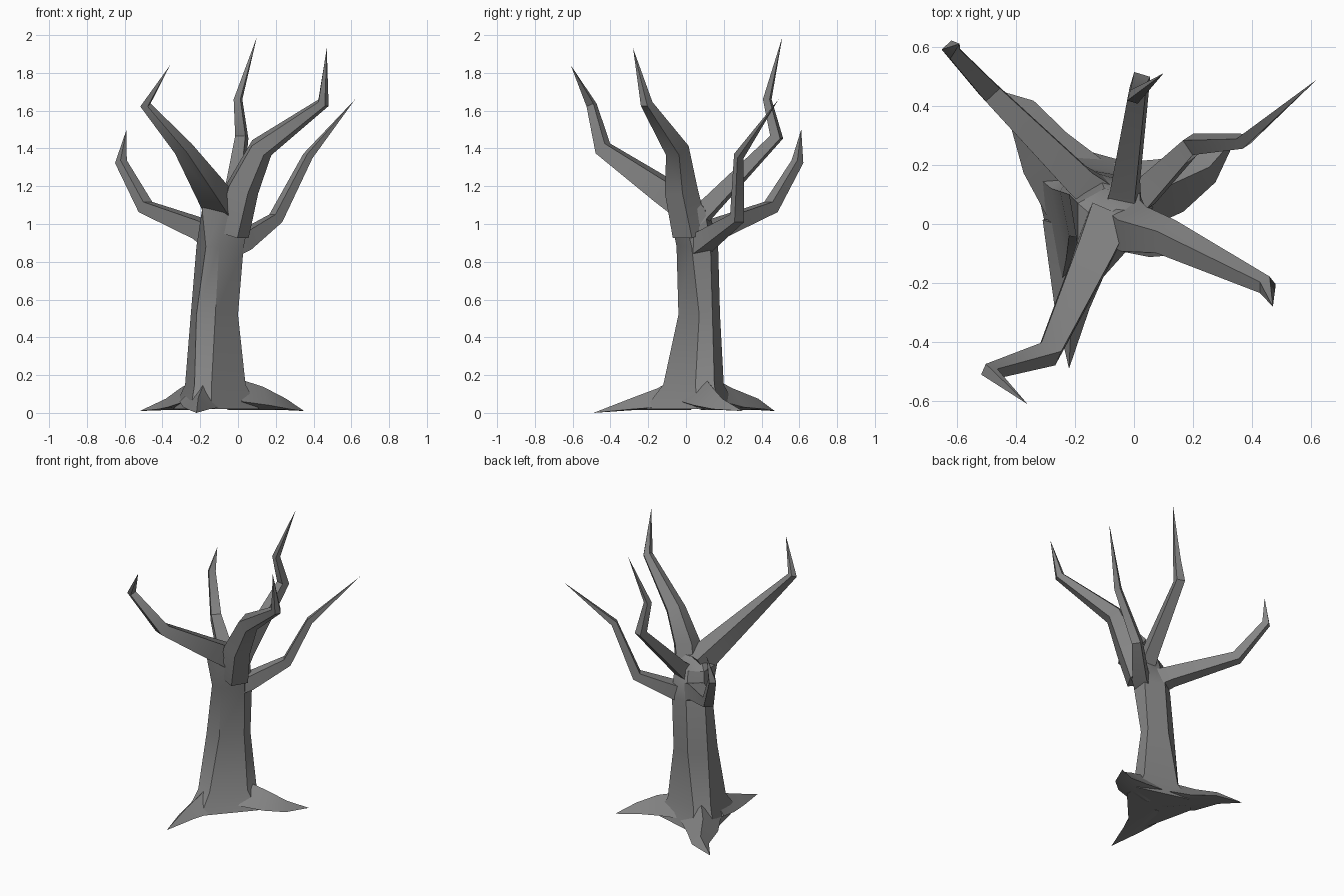
import bpy
import bmesh
import math
from mathutils import Vector

cube = bpy.data.objects.get("Cube")
if cube:
    bpy.data.objects.remove(cube, do_unlink=True)

bark = bpy.data.materials.new("grey_bark")
bark.use_nodes = True
GREY = (0.23, 0.23, 0.23, 1)
bark.diffuse_color = GREY
bsdf = bark.node_tree.nodes["Principled BSDF"]
bsdf.inputs["Base Color"].default_value = GREY
bsdf.inputs["Roughness"].default_value = 0.9


def loft(name, rings):
    """Skin a list of equal rings; a ring of one point closes as a tip."""
    bm = bmesh.new()
    loops = [[bm.verts.new(p) for p in ring] for ring in rings]
    for a, b in zip(loops, loops[1:]):
        n = len(a)
        for i in range(n):
            j = (i + 1) % n
            if len(b) == 1:
                bm.faces.new((a[i], a[j], b[0]))
            else:
                bm.faces.new((a[i], a[j], b[j], b[i]))
    for end in (loops[0], loops[-1]):
        if len(end) > 2:
            bm.faces.new(end)
    bmesh.ops.recalc_face_normals(bm, faces=bm.faces)
    mesh = bpy.data.meshes.new(name)
    bm.to_mesh(mesh)
    bm.free()
    mesh.materials.append(bark)
    obj = bpy.data.objects.new(name, mesh)
    bpy.context.collection.objects.link(obj)
    bpy.ops.object.select_all(action="DESELECT")
    obj.select_set(True)
    bpy.context.view_layer.objects.active = obj
    bpy.ops.object.shade_smooth_by_angle(angle=math.radians(35))
    return obj


def limb(name, path, radii, sides=4, floor=None, turn=0.5):
    """Tapered limb along a bent path, ending in a point."""
    pts = [Vector(p) for p in path]
    run = pts[-1] - pts[0]
    side = Vector((run.y, -run.x, 0)).normalized()
    rings = []
    for i, r in enumerate(radii):
        tangent = (pts[i + 1] - pts[i]).normalized()
        if i:
            tangent = (tangent + (pts[i] - pts[i - 1]).normalized()).normalized()
        up = side.cross(tangent).normalized()
        ring = []
        for k in range(sides):
            a = math.tau * (k + turn) / sides
            p = pts[i] + r * (math.cos(a) * side + math.sin(a) * up)
            if floor is not None:
                p.z = max(p.z, floor)
            ring.append(p)
        rings.append(ring)
    rings.append([pts[-1]])
    return loft(name, rings)


# Trunk: three blunt corners at the foot, rounding out towards the crown
def section(z, *xy):
    return [(x, y, z) for x, y in xy]


loft("trunk", [
    section(0.02, (-0.25, -0.22), (-0.14, -0.22), (0.11, 0.06), (0.12, 0.17), (-0.24, 0.27), (-0.34, 0.17)),
    section(0.15, (-0.23, -0.12), (-0.14, -0.12), (0.04, 0.05), (0.04, 0.15), (-0.20, 0.20), (-0.28, 0.12)),
    section(0.52, (-0.22, -0.04), (-0.12, -0.04), (0.00, 0.07), (0.00, 0.14), (-0.14, 0.18), (-0.25, 0.11)),
    section(0.88, (-0.17, -0.05), (-0.10, -0.05), (0.03, 0.03), (0.02, 0.13), (-0.12, 0.17), (-0.22, 0.10)),
    section(1.08, (-0.19, -0.08), (-0.07, -0.09), (0.07, -0.02), (0.02, 0.10), (-0.10, 0.12), (-0.19, 0.07)),
    section(1.15, (-0.14, -0.08), (-0.06, -0.08), (0.05, -0.03), (0.02, 0.04), (-0.06, 0.05), (-0.12, 0.01)),
])

# Branches
limb("main_branch",
     [(-0.04, 0.02, 0.95), (0.02, -0.03, 1.19), (0.12, -0.05, 1.40), (0.45, -0.21, 1.64), (0.47, -0.28, 1.93)],
     [0.10, 0.092, 0.068, 0.034], sides=5, turn=0.25)
limb("front_right_branch",
     [(-0.09, 0.01, 1.09), (-0.14, -0.11, 1.17), (-0.29, -0.44, 1.40), (-0.49, -0.50, 1.63), (-0.36, -0.61, 1.84)],
     [0.10, 0.088, 0.052, 0.03])
limb("back_right_branch",
     [(-0.10, 0.08, 0.92), (-0.19, 0.15, 0.97), (-0.49, 0.45, 1.09), (-0.62, 0.59, 1.33), (-0.59, 0.61, 1.50)],
     [0.09, 0.072, 0.046, 0.032])
limb("back_branch",
     [(-0.04, 0.05, 1.03), (-0.03, 0.13, 1.10), (0.02, 0.48, 1.46), (0.00, 0.43, 1.66), (0.10, 0.51, 1.99)],
     [0.08, 0.062, 0.04, 0.026])
limb("back_left_branch",
     [(-0.05, 0.05, 0.88), (0.03, 0.10, 0.91), (0.20, 0.27, 1.03), (0.37, 0.28, 1.36), (0.62, 0.49, 1.66)],
     [0.08, 0.068, 0.042, 0.028])

# Roots, pressed flat against the ground
limb("front_root",
     [(-0.17, 0.00, 0.06), (-0.19, -0.14, 0.03), (-0.21, -0.28, 0.02), (-0.22, -0.49, 0.00)],
     [0.14, 0.10, 0.06], sides=4, floor=0.015, turn=0)
limb("left_root",
     [(-0.04, 0.09, 0.06), (0.12, 0.13, 0.04), (0.25, 0.19, 0.02), (0.35, 0.30, 0.01)],
     [0.13, 0.10, 0.055], sides=4, floor=0.015, turn=0)
limb("back_right_root",
     [(-0.18, 0.10, 0.06), (-0.30, 0.24, 0.03), (-0.38, 0.38, 0.02), (-0.52, 0.47, 0.01)],
     [0.14, 0.10, 0.055], sides=4, floor=0.015, turn=0)
